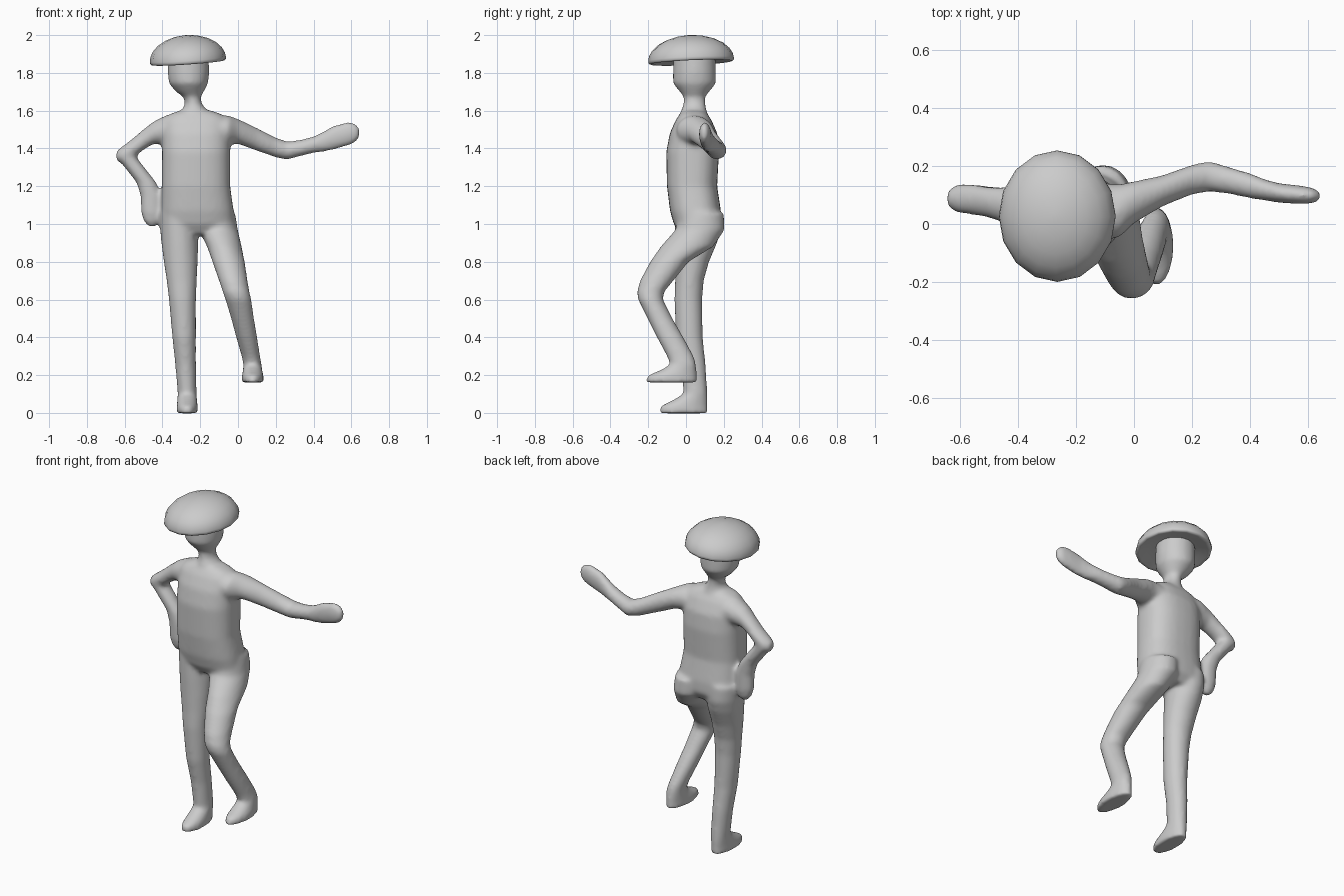
import bpy, bmesh
from math import cos, sin, pi, radians
from mathutils import Matrix


def loft(bm, rings, axis="z", power=2.0, sides=28):
    """Closed tube; each ring is (x, y, z, radius a, radius b) across the axis."""
    loops = []
    for x, y, z, ra, rb in rings:
        loop = []
        for i in range(sides):
            t = 2 * pi * i / sides
            c, s = cos(t), sin(t)
            u = ra * abs(c) ** (2 / power) * (1 if c >= 0 else -1)
            v = rb * abs(s) ** (2 / power) * (1 if s >= 0 else -1)
            loop.append(bm.verts.new((x + u, y + v, z) if axis == "z" else (x, y + u, z + v)))
        loops.append(loop)
    faces = [bm.faces.new(loops[0]), bm.faces.new(loops[-1][::-1])]
    for a, b in zip(loops, loops[1:]):
        for i in range(sides):
            j = (i + 1) % sides
            faces.append(bm.faces.new((a[j], a[i], b[i], b[j])))
    bmesh.ops.recalc_face_normals(bm, faces=faces)


def to_object(name, bm):
    mesh = bpy.data.meshes.new(name)
    bm.to_mesh(mesh)
    bm.free()
    obj = bpy.data.objects.new(name, mesh)
    bpy.context.collection.objects.link(obj)
    mesh.shade_smooth()
    return obj


body = bmesh.new()

# Head and neck
loft(body, [(-.262, .045, 1.90, .106, .110), (-.262, .045, 1.80, .110, .114),
            (-.262, .045, 1.745, .104, .114), (-.255, .045, 1.70, .074, .078),
            (-.243, .045, 1.672, .045, .056), (-.236, .045, 1.635, .045, .058),
            (-.230, .042, 1.605, .065, .066), (-.225, .04, 1.56, .12, .08)])

# Torso
loft(body, [(-.225, .04, 1.60, .085, .055), (-.225, .04, 1.58, .14, .075),
            (-.222, .04, 1.55, .172, .095), (-.222, .04, 1.48, .180, .126),
            (-.222, .035, 1.38, .181, .140), (-.222, .032, 1.20, .181, .133),
            (-.215, .050, 1.07, .192, .135), (-.212, .060, 1.00, .195, .125),
            (-.212, .06, .945, .15, .09)], power=2.5)

# Standing leg with foot
loft(body, [(-.318, .062, 1.06, .098, .120), (-.312, .063, .97, .100, .122),
            (-.308, .053, .90, .098, .112), (-.303, .032, .80, .090, .090),
            (-.298, .018, .70, .080, .076), (-.294, .012, .60, .072, .074),
            (-.285, .018, .40, .063, .071), (-.277, .040, .25, .055, .065),
            (-.269, .050, .10, .050, .064), (-.269, .020, .065, .053, .096),
            (-.269, -.011, .035, .056, .126), (-.269, -.013, -.002, .057, .130)])

# Raised leg with foot
loft(body, [(-.115, .080, 1.06, .100, .120), (-.105, .075, .97, .104, .130),
            (-.072, .005, .88, .092, .140), (-.050, -.088, .80, .086, .102),
            (-.025, -.155, .70, .076, .089), (-.010, -.188, .64, .071, .072),
            (.002, -.188, .60, .069, .066), (.024, -.138, .50, .061, .067),
            (.046, -.084, .40, .056, .071), (.068, -.030, .30, .049, .071),
            (.077, -.015, .255, .048, .069), (.077, -.042, .225, .052, .098),
            (.078, -.075, .197, .057, .132), (.078, -.077, .161, .059, .137)])

# Outstretched arm with mitten hand
loft(body, [(-.14, .04, 1.49, .10, .075), (-.05, .045, 1.497, .092, .078),
            (0, .075, 1.49, .073, .066), (.10, .115, 1.448, .054, .061),
            (.20, .153, 1.405, .052, .053), (.26, .165, 1.388, .053, .048),
            (.33, .150, 1.402, .047, .043), (.40, .132, 1.42, .044, .044),
            (.45, .118, 1.435, .037, .054), (.50, .107, 1.455, .034, .064),
            (.58, .100, 1.477, .032, .064), (.62, .098, 1.482, .027, .052),
            (.645, .096, 1.484, .012, .025)], axis="x")

# Bent arm: upper arm, then forearm with hand on the hip
loft(body, [(-.30, .05, 1.49, .09, .075), (-.38, .055, 1.50, .082, .076),
            (-.45, .065, 1.482, .062, .059), (-.50, .075, 1.447, .054, .055),
            (-.56, .085, 1.398, .053, .053), (-.61, .088, 1.366, .050, .047),
            (-.645, .088, 1.36, .028, .026)], axis="x")
loft(body, [(-.590, .088, 1.38, .045, .048), (-.583, .088, 1.345, .052, .050),
            (-.540, .087, 1.29, .053, .048), (-.485, .085, 1.22, .053, .044),
            (-.460, .083, 1.15, .057, .043), (-.457, .083, 1.06, .057, .042),
            (-.456, .083, 1.015, .044, .034), (-.455, .083, .985, .018, .015)])

# Blend all limbs into one smooth skin
figure = to_object("body", body)
remesh = figure.modifiers.new("blend", "REMESH")
remesh.mode = "VOXEL"
remesh.voxel_size = .011
remesh.use_smooth_shade = True
smooth = figure.modifiers.new("soften", "SMOOTH")
smooth.factor = .5
smooth.iterations = 12

# Domed hat with a rounded 16-sided rim, slightly tilted
hat = bmesh.new()
dome = [(sin(radians(a)), .132 * cos(radians(a))) for a in (4, 18, 34, 50, 65, 78, 88)]
rim = [(1.0, -.006), (.965, -.014), (.90, -.012), (.70, -.002), (.40, .008)]
loft(hat, [(0, 0, z, .202 * r, .227 * r) for r, z in dome + rim], sides=16)
hat.transform(Matrix.Translation((-.265, .027, 1.868)) @ Matrix.Rotation(radians(-4), 4, "Y")
              @ Matrix.Rotation(radians(2.5), 4, "X"))
to_object("hat", hat)
